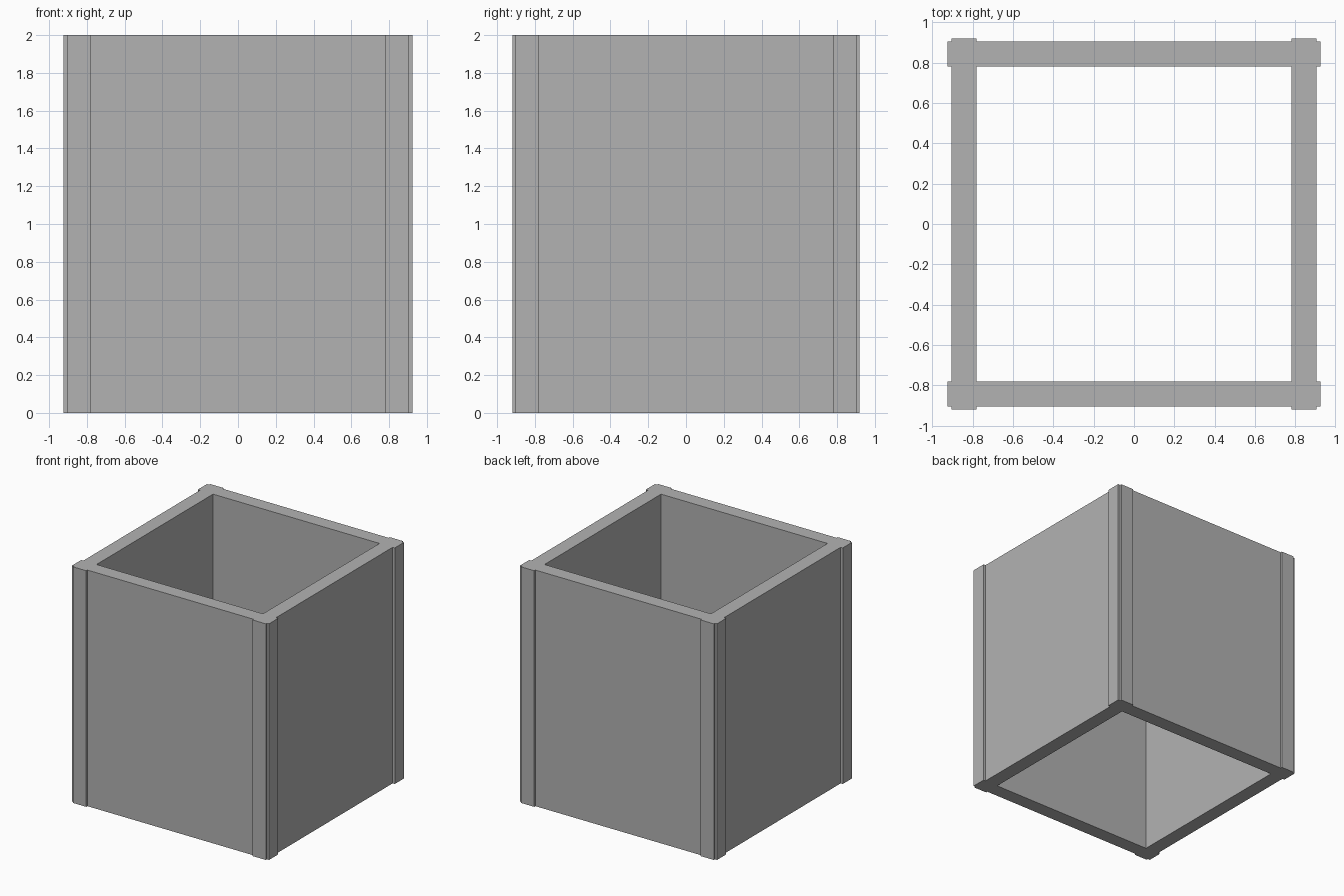
import bpy
import bmesh

# Remove the default cube
cube = bpy.data.objects.get("Cube")
if cube:
    bpy.data.objects.remove(cube, do_unlink=True)

HEIGHT = 2.0
INNER, OUTER = 0.78, 0.903      # wall faces
END_X, END_Y = 0.923, 0.918     # panel ends that stick out past the corners

# Plain grey for the whole part
grey = bpy.data.materials.new("plain_grey")
grey.use_nodes = True
colour = (0.448, 0.448, 0.448, 1.0)
grey.diffuse_color = colour
grey.node_tree.nodes["Principled BSDF"].inputs["Base Color"].default_value = colour

# Plan of one corner with half of each adjoining wall
corner_plan = [
    (0, INNER), (INNER, INNER), (INNER, 0), (OUTER, 0),
    (OUTER, INNER), (END_X, INNER), (END_X, OUTER), (OUTER, OUTER),
    (OUTER, END_Y), (INNER, END_Y), (INNER, OUTER), (0, OUTER),
]

# Extrude the corner upward
bm = bmesh.new()
base = bm.faces.new([bm.verts.new((x, y, 0)) for x, y in corner_plan])
grown = bmesh.ops.extrude_face_region(bm, geom=[base], use_keep_orig=True)
top_verts = [g for g in grown["geom"] if isinstance(g, bmesh.types.BMVert)]
bmesh.ops.translate(bm, verts=top_verts, vec=(0, 0, HEIGHT))
bmesh.ops.recalc_face_normals(bm, faces=bm.faces)

# Open the two seams so the mirrored quarters join into one shell
seams = [f for f in bm.faces
         if any(all(abs(v.co[axis]) < 1e-5 for v in f.verts) for axis in (0, 1))]
bmesh.ops.delete(bm, geom=seams, context='FACES')

mesh = bpy.data.meshes.new("square_sleeve")
bm.to_mesh(mesh)
bm.free()
mesh.materials.append(grey)

sleeve = bpy.data.objects.new("square_sleeve", mesh)
bpy.context.collection.objects.link(sleeve)

# Mirror the corner into all four quarters
mirror = sleeve.modifiers.new("four_corners", 'MIRROR')
mirror.use_axis = (True, True, False)
mirror.use_clip = True
